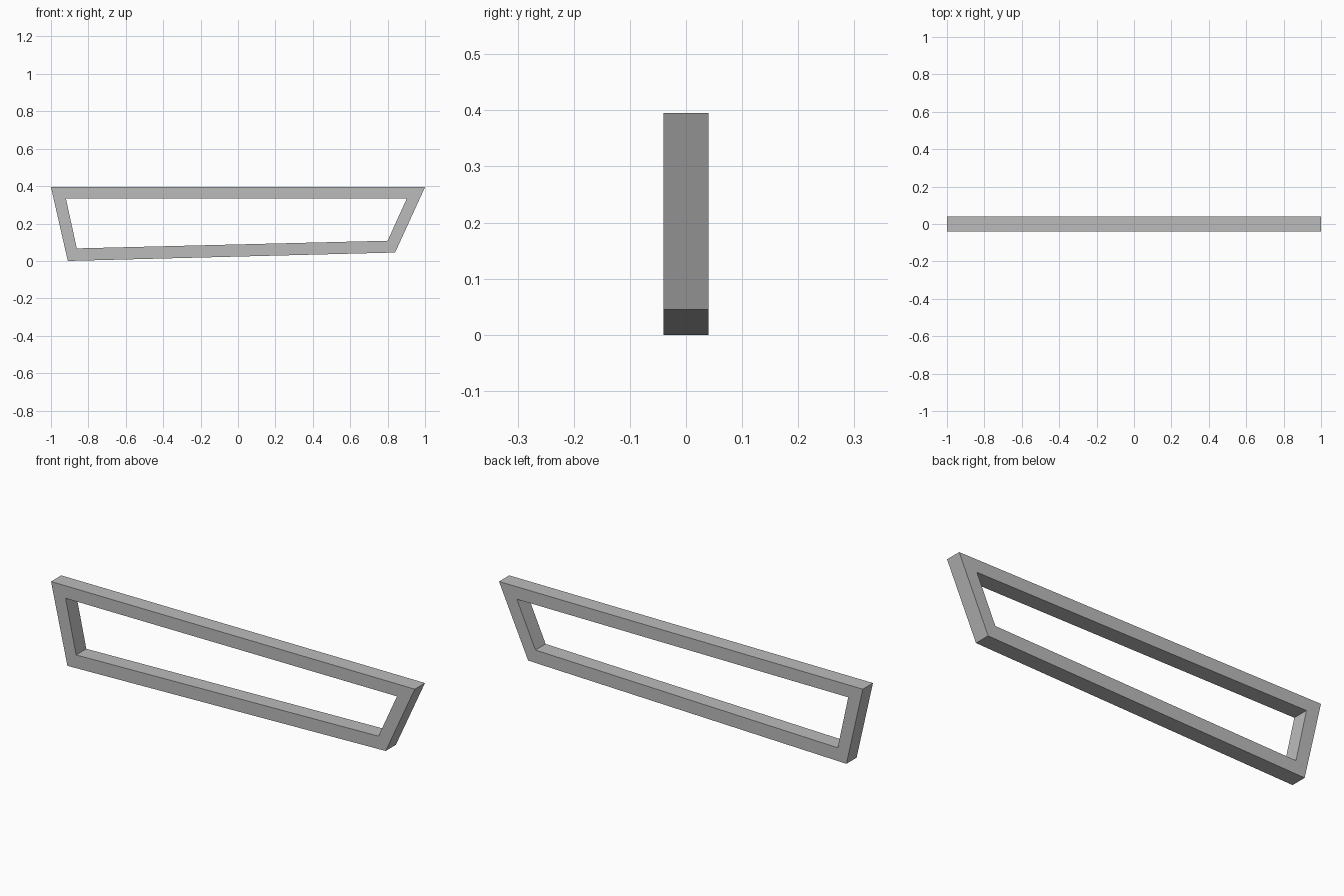
import bpy
import bmesh

cube = bpy.data.objects.get("Cube")
if cube:
    bpy.data.objects.remove(cube, do_unlink=True)

HALF_DEPTH = 0.04

# Frame profile (x, z): outer and inner outlines, corner by corner
outer = [(-1.0, 0.395), (1.0, 0.395), (0.84, 0.045), (-0.91, 0.0)]
inner = [(-0.92, 0.333), (0.902, 0.333), (0.8, 0.108), (-0.862, 0.067)]

# Single grey material
grey = bpy.data.materials.new("grey")
grey.use_nodes = True
colour = (0.5, 0.5, 0.5, 1.0)
grey.diffuse_color = colour
grey.node_tree.nodes["Principled BSDF"].inputs["Base Color"].default_value = colour

# Flat ring of four mitred rails, extruded through the depth
bm = bmesh.new()
rings = [[bm.verts.new((x, -HALF_DEPTH, z)) for x, z in ring] for ring in (outer, inner)]
for i in range(len(outer)):
    j = (i + 1) % len(outer)
    bm.faces.new((rings[0][i], rings[0][j], rings[1][j], rings[1][i]))
result = bmesh.ops.extrude_face_region(bm, geom=bm.faces[:], use_keep_orig=True)
back = [v for v in result["geom"] if isinstance(v, bmesh.types.BMVert)]
bmesh.ops.translate(bm, verts=back, vec=(0, 2 * HALF_DEPTH, 0))
bmesh.ops.recalc_face_normals(bm, faces=bm.faces[:])

mesh = bpy.data.meshes.new("window_frame")
bm.to_mesh(mesh)
bm.free()
mesh.materials.append(grey)
frame = bpy.data.objects.new("window_frame", mesh)
bpy.context.collection.objects.link(frame)
